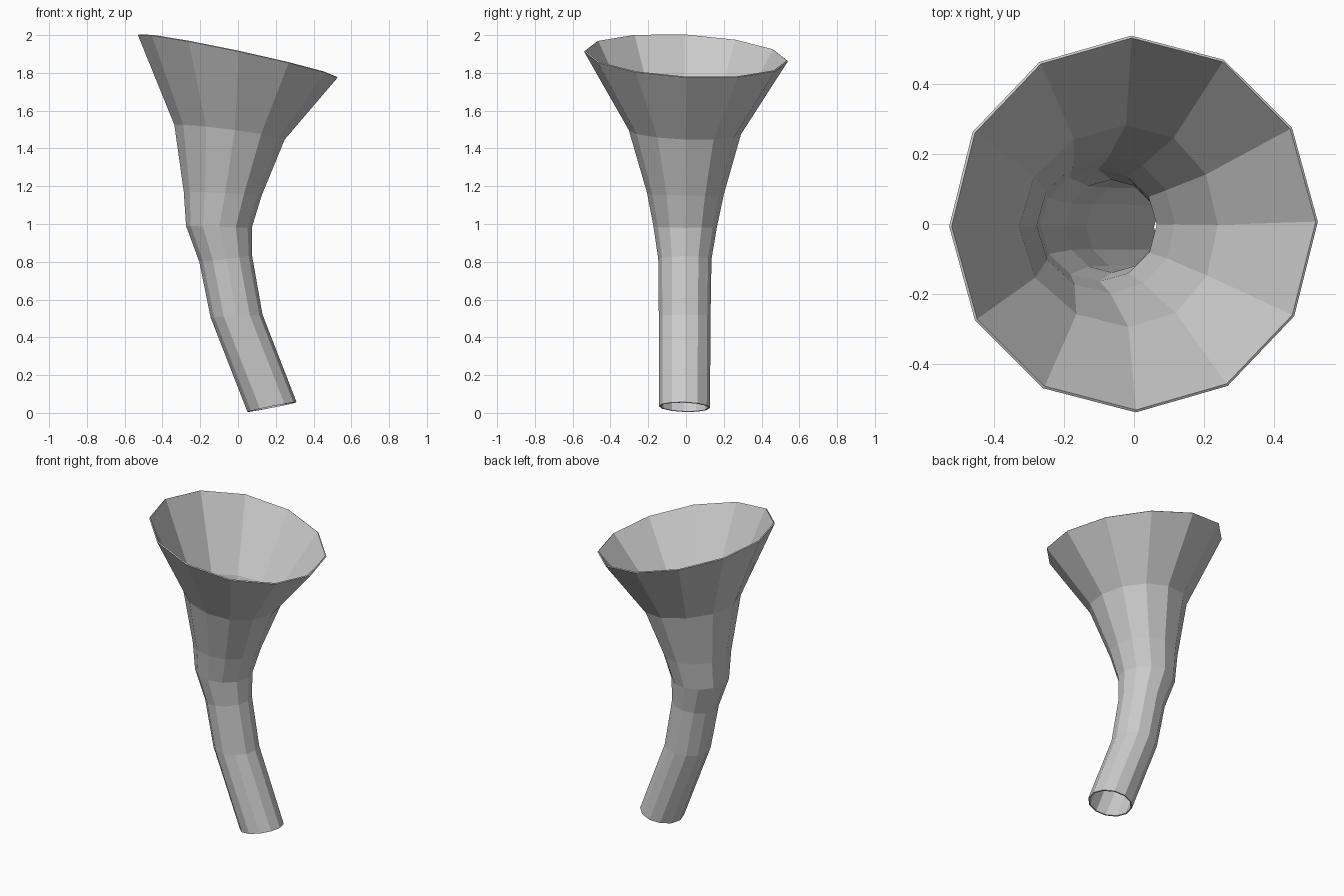
import bpy, bmesh, math

if "Cube" in bpy.data.objects:
    bpy.data.objects.remove(bpy.data.objects["Cube"])

SIDES = 12
# One ring per row: left x, left z, right x, right z, half depth in y, z slope along y, y centre, bow of the middle
RINGS = [
    (0.05, 0.005, 0.31, 0.057, 0.135, -0.03, -0.008, 0.0),
    (-0.145, 0.505, 0.13, 0.52, 0.137, 0.0, -0.007, 0.0),
    (-0.205, 0.80, 0.075, 0.83, 0.141, 0.0, -0.006, 0.0),
    (-0.275, 0.99, 0.073, 0.98, 0.168, 0.0, -0.004, 0.0),
    (-0.287, 1.17, 0.125, 1.15, 0.203, -0.02, -0.003, 0.01),
    (-0.337, 1.525, 0.247, 1.447, 0.297, -0.04, -0.006, 0.025),
    (-0.53, 2.0, 0.527, 1.775, 0.54, -0.05, 0.0, 0.0),
]

# Curved, flared tube lofted through the tilted rings
bm = bmesh.new()
loops = []
for lx, lz, rx, rz, hy, slope, cy, bow in RINGS:
    loop = []
    for i in range(SIDES):
        a = 2 * math.pi * i / SIDES + math.radians(0.7)
        c, s = math.cos(a), math.sin(a)
        x = (lx + rx) / 2 + (rx - lx) / 2 * c + bow * s * s
        y = cy + hy * s
        z = (lz + rz) / 2 + (rz - lz) / 2 * c + slope * hy * s
        loop.append(bm.verts.new((x, y, z)))
    loops.append(loop)
for low, high in zip(loops, loops[1:]):
    for i in range(SIDES):
        j = (i + 1) % SIDES
        bm.faces.new((low[i], low[j], high[j], high[i]))

mesh = bpy.data.meshes.new("flared_horn")
bm.to_mesh(mesh)
bm.free()
horn = bpy.data.objects.new("flared_horn", mesh)
bpy.context.collection.objects.link(horn)

# Thin wall, open at both ends
wall = horn.modifiers.new("wall", 'SOLIDIFY')
wall.thickness = 0.008
wall.offset = -1
